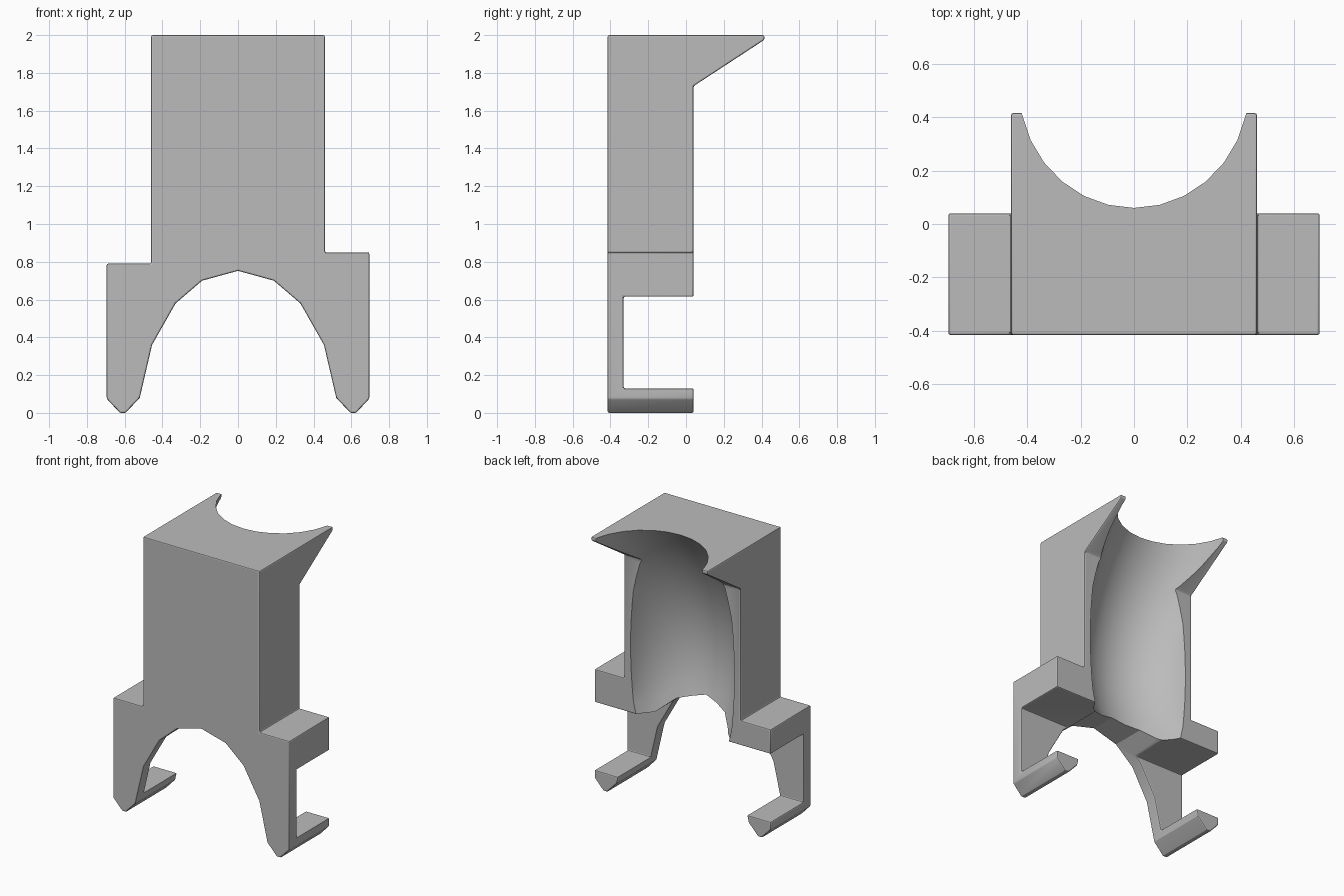
import bpy, bmesh, math

cube = bpy.data.objects.get("Cube")
if cube:
    bpy.data.objects.remove(cube, do_unlink=True)

grey = bpy.data.materials.new("light_grey")
grey.use_nodes = True
colour = (0.5, 0.5, 0.5, 1)
grey.diffuse_color = colour
grey.node_tree.nodes["Principled BSDF"].inputs["Base Color"].default_value = colour


def loft(name, sections):
    """Closed solid through equal-length rings of points."""
    bm = bmesh.new()
    rings = [[bm.verts.new(p) for p in s] for s in sections]
    for a, b in zip(rings, rings[1:]):
        for i in range(len(a)):
            j = (i + 1) % len(a)
            bm.faces.new((a[i], a[j], b[j], b[i]))
    bm.faces.new(rings[0])
    bm.faces.new(rings[-1])
    bmesh.ops.recalc_face_normals(bm, faces=bm.faces)
    mesh = bpy.data.meshes.new(name)
    bm.to_mesh(mesh)
    bm.free()
    mesh.materials.append(grey)
    obj = bpy.data.objects.new(name, mesh)
    bpy.context.collection.objects.link(obj)
    return obj


def boolean(obj, cutter, operation):
    mod = obj.modifiers.new(operation.lower(), 'BOOLEAN')
    mod.operation, mod.object, mod.solver = operation, cutter, 'EXACT'
    cutter.hide_render = True
    cutter.hide_set(True)


# Front outline: uneven shoulders, pointed feet and a faceted arch between them
arch = [(-0.52, 0.08), (-0.455, 0.36), (-0.33, 0.58), (-0.19, 0.70), (0, 0.752)]
arch += [(-x, z) for x, z in reversed(arch[:-1])]
front = [(-0.46, 2), (-0.46, 0.79), (-0.695, 0.79), (-0.695, 0.075), (-0.625, 0), (-0.595, 0)]
front += arch
front += [(0.595, 0), (0.625, 0), (0.695, 0.075), (0.695, 0.85), (0.46, 0.85), (0.46, 2)]
body = loft("cradle_bracket", [[(x, y, z) for x, z in front] for y in (-0.415, 0.6)])

# Side outline: overhanging top lip and hooked legs
side = [(-0.5, -0.1), (0.04, -0.1), (0.04, 0.13), (-0.33, 0.13), (-0.33, 0.615), (0.04, 0.615),
        (0.04, 1.73), (0.415, 1.975), (0.415, 2.1), (-0.5, 2.1)]
side_cutter = loft("side_profile_cutter", [[(x, y, z) for y, z in side] for x in (-1, 1)])
boolean(body, side_cutter, 'INTERSECT')

# Softened outer edges
bevel = body.modifiers.new("soft_edges", 'BEVEL')
bevel.width, bevel.segments = 0.008, 2
bevel.limit_method, bevel.angle_limit = 'ANGLE', math.radians(32)


# Bowed scoop in the back
def scoop_ring(z):
    deep = -0.28 + 0.42 * (z - 1.1) ** 2
    ring = [(-0.43, 1.2, z)]
    for i in range(15):
        a = math.pi * (i / 14 - 0.5)
        ring.append((0.43 * math.sin(a), deep + 0.45 * (1 - math.cos(a)), z))
    return ring + [(0.43, 1.2, z)]


scoop = loft("scoop_cutter", [scoop_ring(0.4 + 0.1 * i) for i in range(18)])
boolean(body, scoop, 'DIFFERENCE')

# Bake the modifiers so that the shading follows the final edges
bpy.context.view_layer.update()
graph = bpy.context.evaluated_depsgraph_get()
final = bpy.data.meshes.new_from_object(body.evaluated_get(graph))
body.modifiers.clear()
body.data = final
for cutter in (side_cutter, scoop):
    bpy.data.objects.remove(cutter, do_unlink=True)

bpy.ops.object.select_all(action='DESELECT')
body.select_set(True)
bpy.context.view_layer.objects.active = body
bpy.ops.object.shade_smooth_by_angle(angle=math.radians(20))
